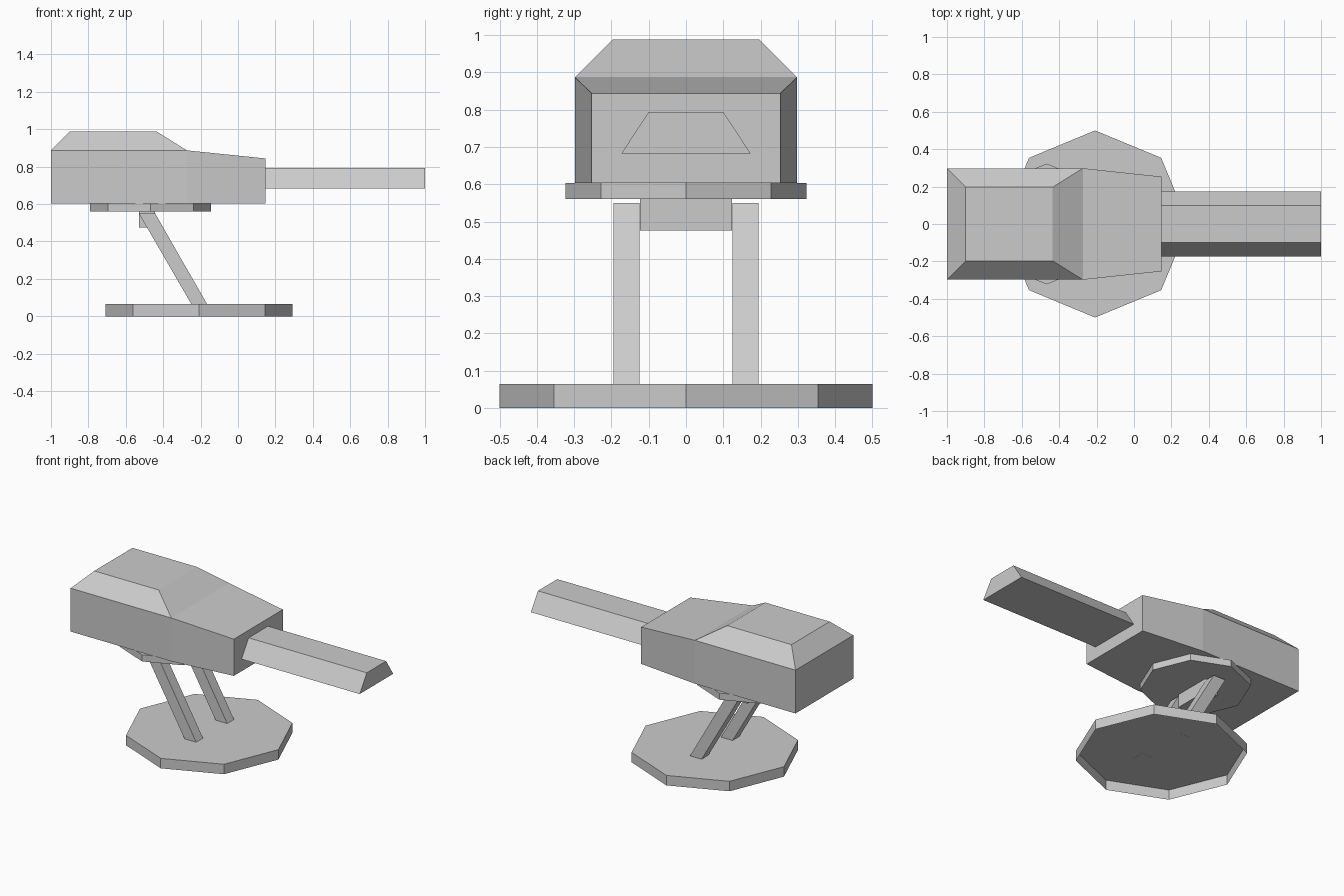
import bpy
import bmesh
import math
from mathutils import Vector

cube = bpy.data.objects.get("Cube")
if cube:
    bpy.data.objects.remove(cube, do_unlink=True)

# Single grey paint
grey = bpy.data.materials.new("plain grey")
GREY = (0.6, 0.6, 0.6, 1)
grey.diffuse_color = GREY
grey.use_nodes = True
grey.node_tree.nodes["Principled BSDF"].inputs["Base Color"].default_value = GREY


def finish(name, bm):
    mesh = bpy.data.meshes.new(name)
    bm.to_mesh(mesh)
    bm.free()
    mesh.materials.append(grey)
    obj = bpy.data.objects.new(name, mesh)
    bpy.context.collection.objects.link(obj)
    return obj


def prism(name, profile, offset, open_start=False):
    """Extrude a 3D outline along an offset, optionally leaving its first end open."""
    bm = bmesh.new()
    face = bm.faces.new([bm.verts.new(p) for p in profile])
    result = bmesh.ops.extrude_face_region(bm, geom=[face], use_keep_orig=True)
    moved = [g for g in result["geom"] if isinstance(g, bmesh.types.BMVert)]
    bmesh.ops.translate(bm, verts=moved, vec=Vector(offset))
    bmesh.ops.recalc_face_normals(bm, faces=bm.faces)
    if open_start:
        bmesh.ops.delete(bm, geom=[face], context="FACES_ONLY")
    return finish(name, bm)


def octagon(name, x, radius, low, high, open_start=False):
    ring = [(x + radius * math.cos(i * math.pi / 4),
             radius * math.sin(i * math.pi / 4), low) for i in range(8)]
    return prism(name, ring, (0, 0, high - low), open_start)


# Hollow octagonal foot, open underneath, and solid turntable
octagon("base_plate", -0.208, 0.5, 0, 0.065, open_start=True)
octagon("turntable", -0.467, 0.323, 0.561, 0.604)

# Slanted struts standing on the foot, and the block that joins them
for name, y in (("right_strut", -0.195), ("left_strut", 0.125)):
    side = [(-0.249, y, 0.0645), (-0.165, y, 0.0645), (-0.443, y, 0.55), (-0.53, y, 0.55)]
    prism(name, side, (0, 0.07, 0))
prism("strut_block", [(-0.53, -0.124, 0.476), (-0.443, -0.124, 0.476),
                      (-0.443, -0.124, 0.561), (-0.53, -0.124, 0.561)], (0, 0.248, 0))

# Hull: cross-sections joined from back to front
SECTIONS = [(-1, 0.298, 0.887), (-0.273, 0.298, 0.887), (0.147, 0.253, 0.844)]
FLOOR = 0.604
bm = bmesh.new()
rings = [[bm.verts.new(p) for p in ((x, -w, FLOOR), (x, w, FLOOR), (x, w, top), (x, -w, top))]
         for x, w, top in SECTIONS]
bm.faces.new(rings[0])
bm.faces.new(rings[-1])
for a, b in zip(rings, rings[1:]):
    for i in range(4):
        j = (i + 1) % 4
        if a is rings[0] and i == 2:
            continue  # opening covered by the roof
        bm.faces.new((a[i], a[j], b[j], b[i]))
# Raised roof with bevelled sides
eaves = [rings[0][3], rings[1][3], rings[1][2], rings[0][2]]
ridge = [bm.verts.new(p) for p in ((-0.9, -0.197, 0.988), (-0.435, -0.197, 0.988),
                                   (-0.435, 0.197, 0.988), (-0.9, 0.197, 0.988))]
bm.faces.new(ridge)
for i in range(4):
    j = (i + 1) % 4
    bm.faces.new((eaves[i], eaves[j], ridge[j], ridge[i]))
bmesh.ops.recalc_face_normals(bm, faces=bm.faces)
finish("turret_hull", bm)

# Trapezoid barrel
prism("barrel", [(0.147, -0.173, 0.683), (0.147, 0.173, 0.683),
                 (0.147, 0.1, 0.794), (0.147, -0.1, 0.794)], (0.853, 0, 0))
